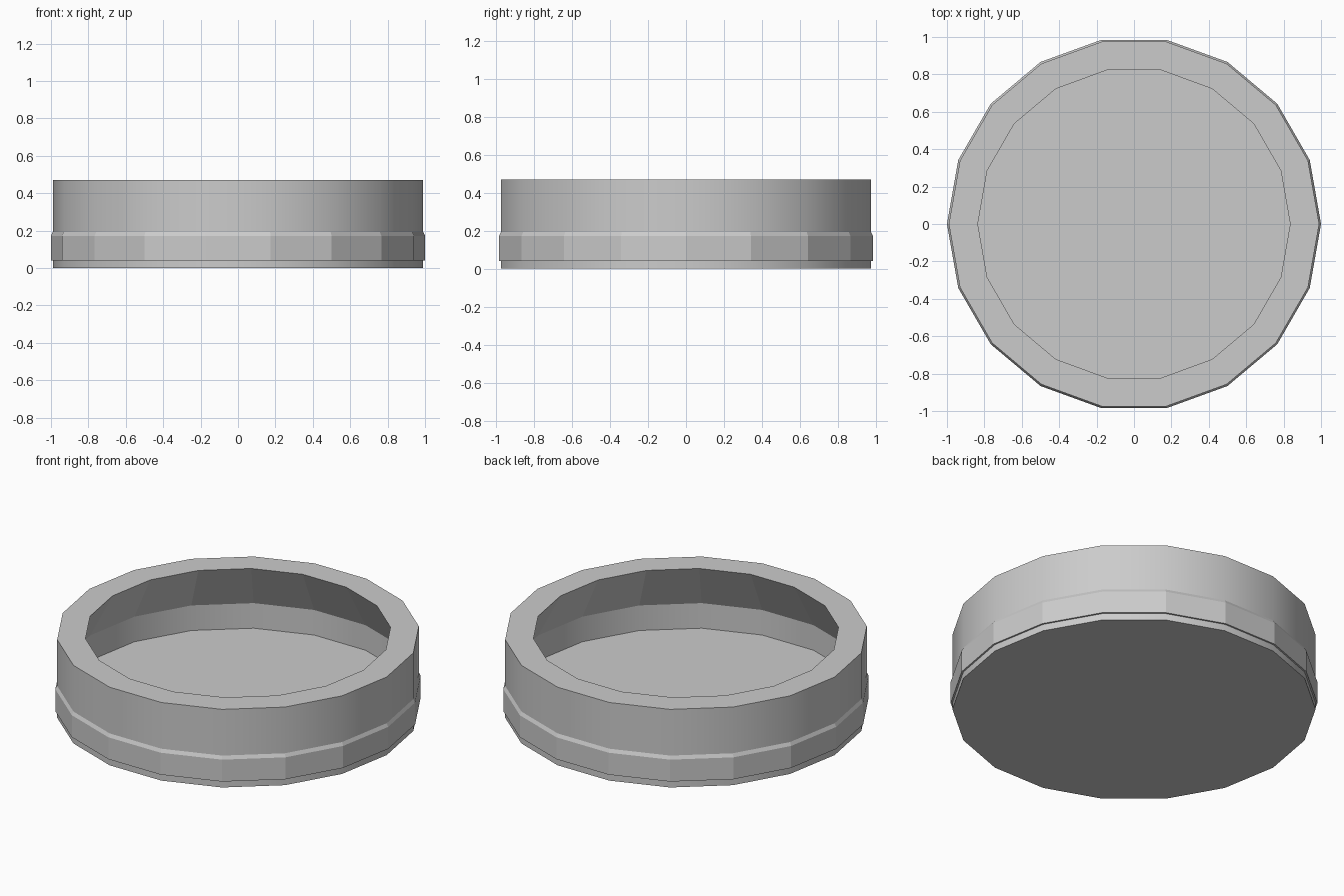
import bpy, bmesh, math

if "Cube" in bpy.data.objects:
    bpy.data.objects.remove(bpy.data.objects["Cube"])

SIDES = 18


def lathe(name, profile, smooth=(), closed=False):
    """Spin (radius, z) points into an 18-sided solid; `smooth` lists the smooth rings."""
    bm = bmesh.new()
    rings = []
    for r, z in profile:
        rings.append([bm.verts.new((r * math.cos(math.tau * i / SIDES),
                                    r * math.sin(math.tau * i / SIDES), z))
                      for i in range(SIDES)])
    pairs = list(zip(rings, rings[1:]))
    if closed:
        pairs.append((rings[-1], rings[0]))
    else:
        bm.faces.new(rings[0])
        bm.faces.new(rings[-1])
    for k, (a, b) in enumerate(pairs):
        for i in range(SIDES):
            j = (i + 1) % SIDES
            f = bm.faces.new((a[i], a[j], b[j], b[i]))
            f.smooth = k in smooth
    bmesh.ops.recalc_face_normals(bm, faces=bm.faces)
    # keep the rims crisp where the profile turns
    for e in bm.edges:
        if e.calc_face_angle(0) > math.radians(25):
            e.smooth = False
    mesh = bpy.data.meshes.new(name)
    bm.to_mesh(mesh)
    bm.free()
    obj = bpy.data.objects.new(name, mesh)
    bpy.context.collection.objects.link(obj)
    return obj


# Dish: straight outer wall, thick rim that slopes back to a thin wall, raised floor
lathe("dish_body", [(0.99, 0), (0.99, 0.47), (0.835, 0.47),
                    (0.983, 0.193), (0.983, 0.042)], smooth=(0, 3))

# Raised band around the lower wall, chamfered on top
lathe("outer_band", [(0.986, 0.04), (1.0, 0.04), (1.0, 0.172),
                     (0.99, 0.192), (0.986, 0.192)], closed=True)
